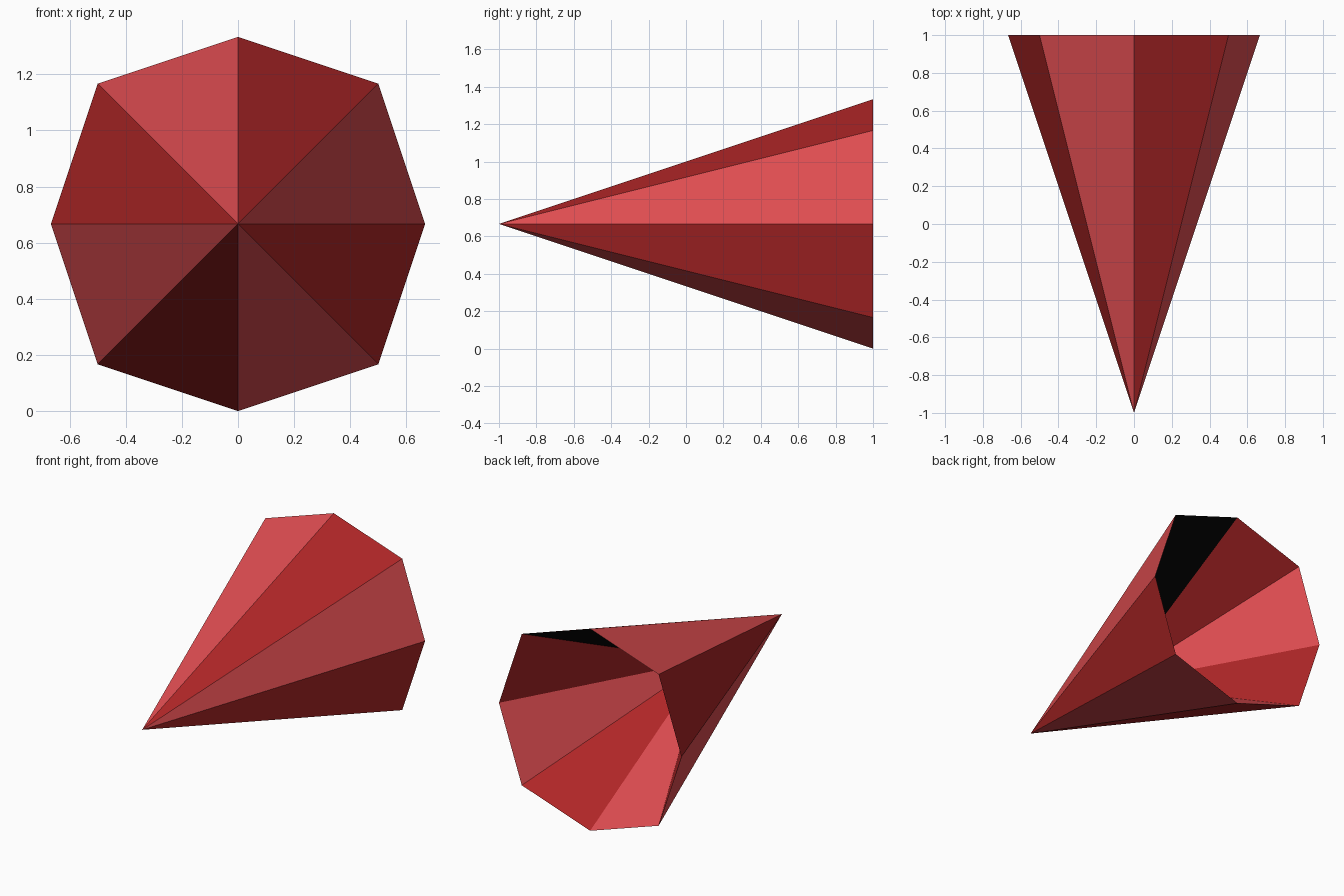
import bpy, math
import bmesh
from mathutils import Vector

cube = bpy.data.objects.get("Cube")
if cube:
    bpy.data.objects.remove(cube, do_unlink=True)

SIDES = 8
CENTRE_Z = 2 / 3


def make_material(name, rgb):
    mat = bpy.data.materials.new(name)
    mat.use_nodes = True
    mat.diffuse_color = (*rgb, 1)
    mat.node_tree.nodes["Principled BSDF"].inputs["Base Color"].default_value = (*rgb, 1)
    return mat


CORAL = make_material("coral red", (0.76, 0.076, 0.084))
CRIMSON = make_material("crimson red", (0.434, 0.0195, 0.0205))
BLACK = make_material("black", (0.002, 0.002, 0.002))


def rim_point(i):
    # Diagonal corners sit on a half-unit square, the others a little inside
    radius = math.hypot(0.5, 0.5) if i % 2 else CENTRE_Z
    angle = math.tau * i / SIDES
    return Vector((radius * math.cos(angle), 1, CENTRE_Z + radius * math.sin(angle)))


def fan_cone(name, tip_y, materials, colour_rule, inward=False):
    """Open cone of triangles from the rim to a tip on the axis."""
    bm = bmesh.new()
    tip = bm.verts.new((0, tip_y, CENTRE_Z))
    rim = [bm.verts.new(rim_point(i)) for i in range(SIDES)]
    for i in range(SIDES):
        face = bm.faces.new((tip, rim[i], rim[(i + 1) % SIDES]))
        face.material_index = colour_rule(i)
        if inward:
            face.normal_flip()
    mesh = bpy.data.meshes.new(name)
    bm.to_mesh(mesh)
    bm.free()
    for mat in materials:
        mesh.materials.append(mat)
    obj = bpy.data.objects.new(name, mesh)
    bpy.context.collection.objects.link(obj)
    return obj


# Outer shell: alternating reds
fan_cone("outer_cone", -1, (CORAL, CRIMSON), lambda i: i % 2)

# Shallower hollow: reds swapped, one black panel at the upper left
fan_cone("inner_hollow", -0.2, (CRIMSON, CORAL, BLACK),
         lambda i: 2 if i == 1 else i % 2, inward=True)
